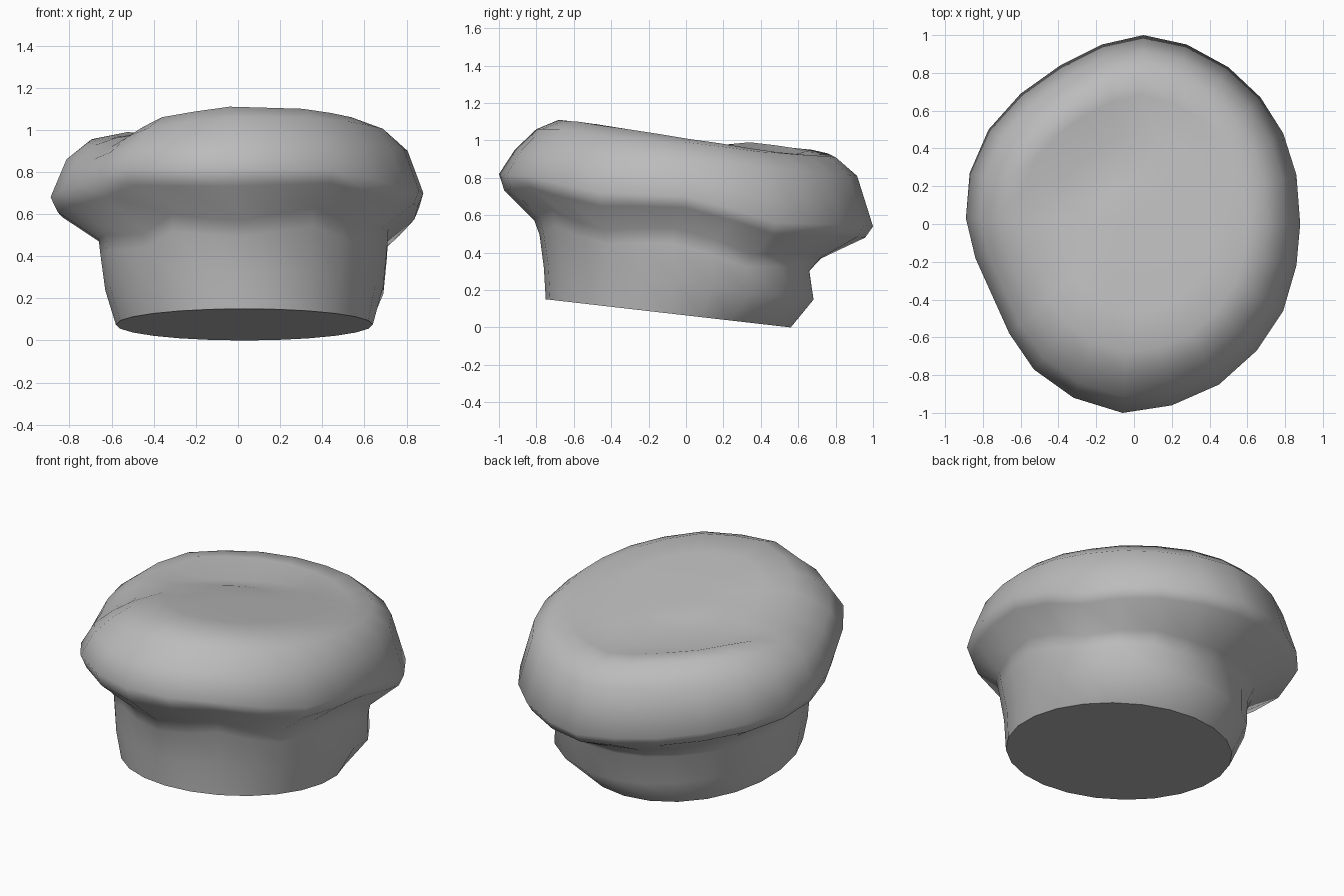
import bpy
import bmesh
import math
from mathutils import Vector

cube = bpy.data.objects.get("Cube")
if cube:
    bpy.data.objects.remove(cube, do_unlink=True)

SIDES = 24  # every ring starts at the back and runs round past +x


def spread(values):
    """Stretch twelve heights to all sides by averaging neighbours."""
    result = []
    for i, value in enumerate(values):
        result += [value, (value + values[(i + 1) % len(values)]) / 2]
    return result


def ellipse(left, right, front, back, bulge=0.0, pinch=0.0):
    """Oval from its extremes, bulged at the back left, pinched at the front right."""
    points = []
    for i in range(SIDES):
        angle = math.tau * i / SIDES
        diagonal = math.cos(angle - math.pi / 4)
        scale = 1 + bulge * max(0, diagonal) ** 4 - pinch * max(0, -diagonal) ** 4
        points.append(((left + right) / 2 + scale * (right - left) / 2 * math.sin(angle),
                       (front + back) / 2 + scale * (back - front) / 2 * math.cos(angle)))
    return points


def raise_ring(outline, heights):
    return [Vector((x, y, z)) for (x, y), z in zip(outline, heights)]


def shrink(outline, factor):
    return [(x * factor, y * factor) for x, y in outline]


def crown_height(x, y):
    return 1.01 - 0.16 * y


# Band: tilted oval base, swelling sides and a scalloped neck
base_outline = ellipse(-0.58, 0.64, -0.75, 0.56)
base = raise_ring(base_outline, [0.115 * (0.56 - y) for x, y in base_outline])
neck_heights = [0.37, 0.37, 0.39, 0.39, 0.39, 0.47, 0.53, 0.53,
                0.52, 0.57, 0.63, 0.6, 0.57, 0.58, 0.6, 0.51,
                0.5, 0.5, 0.48, 0.46, 0.44, 0.42, 0.4, 0.38]
neck = raise_ring(ellipse(-0.67, 0.7, -0.82, 0.71, 0.08, 0.05), neck_heights)


def band_ring(outline, factor):
    return raise_ring(outline, [b.z + (n.z - b.z) * factor for b, n in zip(base, neck)])


swell = band_ring(ellipse(-0.63, 0.67, -0.76, 0.66, 0.12), 0.4)
waist = band_ring(ellipse(-0.66, 0.69, -0.79, 0.64, 0.11, 0.04), 0.82)

# Puff: irregular rim, rounded shoulder and sloping crown
rim_outline = [(0.05, 1), (0.28, 0.95), (0.5, 0.83), (0.67, 0.67), (0.79, 0.48),
               (0.86, 0.26), (0.88, 0), (0.86, -0.22), (0.79, -0.46), (0.65, -0.67),
               (0.45, -0.85), (0.2, -0.96), (-0.06, -1), (-0.32, -0.92), (-0.53, -0.77),
               (-0.66, -0.58), (-0.75, -0.38), (-0.84, -0.18), (-0.89, 0.03),
               (-0.87, 0.27), (-0.77, 0.5), (-0.6, 0.69), (-0.39, 0.84), (-0.17, 0.95)]
rim = raise_ring(rim_outline, spread(
    [0.54, 0.55, 0.56, 0.7, 0.72, 0.81, 0.82, 0.81, 0.74, 0.68, 0.63, 0.57]))
underside = [Vector((r.x + (n.x - r.x) * 0.15, r.y + (n.y - r.y) * 0.15,
                     r.z + (n.z - r.z) * 0.35)) for r, n in zip(rim, neck)]
upper = raise_ring(shrink(rim_outline, 0.915), spread(
    [0.81, 0.82, 0.85, 0.9, 0.92, 0.95, 0.95, 0.93, 0.86, 0.86, 0.86, 0.84]))
shoulder = raise_ring(shrink(rim_outline, 0.8), spread(
    [0.91, 0.92, 0.94, 0.99, 1.02, 1.06, 1.06, 1.01, 0.92, 0.94, 0.97, 0.95]))
brow = raise_ring(shrink(rim_outline, 0.68), spread(
    [0.92, 0.92, 0.96, 1.01, 1.06, 1.1, 1.11, 1.06, 0.97, 0.96, 0.99, 0.96]))

# Flat crown with a shallow valley before the raised back corner
valley_outline = shrink(rim_outline, 0.48)
valley = raise_ring(valley_outline, [
    crown_height(x, y) - 0.1 * max(0, -0.8 * x + 0.6 * y)
    for x, y in valley_outline])
centre_outline = shrink(rim_outline, 0.23)
centre = raise_ring(centre_outline, [crown_height(x, y) for x, y in centre_outline])

# Loft all the rings into one skin
rings = [base, swell, waist, neck, underside, rim, upper, shoulder, brow, valley, centre]
bm = bmesh.new()
loops = [[bm.verts.new(point) for point in ring] for ring in rings]
for low, high in zip(loops, loops[1:]):
    for i in range(SIDES):
        j = (i + 1) % SIDES
        bm.faces.new((low[i], low[j], high[j], high[i]))
bottom = bm.faces.new(loops[0])
tip = bm.verts.new((0, 0, crown_height(0, 0)))
for i in range(SIDES):
    bm.faces.new((loops[-1][i], loops[-1][(i + 1) % SIDES], tip))
bmesh.ops.recalc_face_normals(bm, faces=bm.faces)

# Smooth cloth with a crisp edge round the flat bottom
for face in bm.faces:
    face.smooth = face is not bottom
for edge in bottom.edges:
    edge.smooth = False
mesh = bpy.data.meshes.new("puffed_hat")
bm.to_mesh(mesh)
bm.free()
hat = bpy.data.objects.new("puffed_hat", mesh)
bpy.context.collection.objects.link(hat)

# Plain grey cloth
cloth = bpy.data.materials.new("grey_cloth")
cloth.use_nodes = True
colour = (0.5, 0.5, 0.5, 1)
cloth.diffuse_color = colour
cloth.node_tree.nodes["Principled BSDF"].inputs["Base Color"].default_value = colour
mesh.materials.append(cloth)
